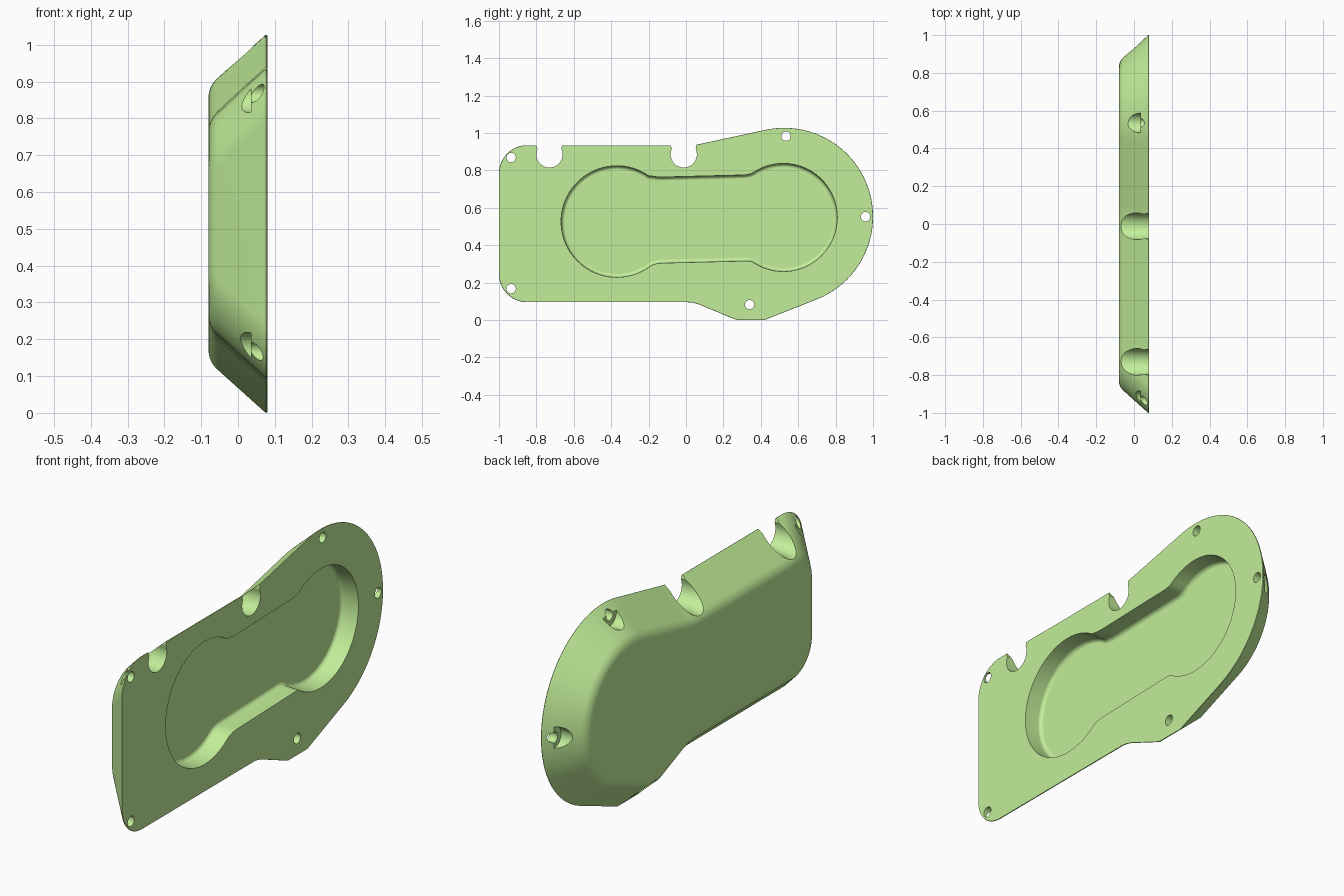
import bpy, bmesh
from math import cos, sin, radians
from mathutils import Vector

if "Cube" in bpy.data.objects:
    bpy.data.objects.remove(bpy.data.objects["Cube"])


def arc(cy, cz, r, a0, a1, n):
    return [(cy + r * cos(radians(a0 + (a1 - a0) * i / n)),
             cz + r * sin(radians(a0 + (a1 - a0) * i / n))) for i in range(n + 1)]


def inset(pts, d):
    # mitred inward offset of a counter-clockwise outline
    out = []
    for i, p in enumerate(pts):
        p = Vector(p)
        e0 = (p - Vector(pts[i - 1])).normalized()
        e1 = (Vector(pts[(i + 1) % len(pts)]) - p).normalized()
        n0, n1 = Vector((-e0.y, e0.x)), Vector((-e1.y, e1.x))
        out.append(p + (n0 + n1) * (d / (1 + n0.dot(n1))))
    return out


def skin(name, levels, shape):
    # skin the outlines shape(inset) at each (x, inset) level and cap both ends
    bm = bmesh.new()
    rings = [[bm.verts.new((x, q[0], q[1])) for q in shape(d)] for x, d in levels]
    n = len(rings[0])
    for a, b in zip(rings, rings[1:]):
        for i in range(n):
            j = (i + 1) % n
            bm.faces.new((a[i], a[j], b[j], b[i]))
    bm.faces.new(rings[0])
    bm.faces.new(rings[-1])
    bmesh.ops.recalc_face_normals(bm, faces=bm.faces)
    me = bpy.data.meshes.new(name)
    bm.to_mesh(me)
    bm.free()
    ob = bpy.data.objects.new(name, me)
    bpy.context.collection.objects.link(ob)
    return ob


def loft(name, pts, levels):
    return skin(name, levels, lambda d: inset(pts, d))


def cut(body, cutter):
    cutter.hide_render = True
    bpy.context.view_layer.objects.active = body
    m = body.modifiers.new("cut", 'BOOLEAN')
    m.operation, m.solver, m.object = 'DIFFERENCE', 'EXACT', cutter
    bpy.ops.object.modifier_apply(modifier=m.name)
    bpy.data.objects.remove(cutter)


def drill(body, y, z, r, x0, x1, n=32):
    cut(body, loft("drill_cutter", arc(y, z, r, 0, 360, n)[:-1], [(x0, 0), (x1, 0)]))


# Cover body: sloping sides, rounded rear edge, left corners of constant radius
R = 0.15
BOTTOM, TOP = 0.095, 0.934
outline = ([(-1, BOTTOM)] + arc(0, BOTTOM - 0.2, 0.2, 90, 68, 8)
           + [(0.27, 0.0), (0.42, 0.0)]
           + arc(0.525, 0.552, 0.475, -69, 102, 64)
           + arc(0, TOP + 0.4, 0.4, 282, 270, 6) + [(-1, TOP)])


def body_shape(d):
    pts = inset(outline, d)
    y, z0, z1 = pts[0][0] + R, pts[0][1] + R, pts[-1][1] - R
    return arc(y, z0, R, 180, 270, 20) + pts[1:-1] + arc(y, z1, R, 90, 180, 20)


levels = [(0.08, 0.003), (0.079, 0.001), (0.0765, 0), (0.074, 0.001)]
a, b, c = Vector((-0.055, 0.117)), Vector((-0.08, 0.139)), Vector((-0.08, 0.172))
for i in range(9):
    t = i / 8
    levels.append(tuple(a * (1 - t) ** 2 + b * (2 * t * (1 - t)) + c * t * t))
cover = skin("cover", levels, body_shape)

# Two-lobed pocket in the flat mounting face
pocket = (arc(-0.37, 0.526, 0.298, 55, 305, 56)
          + [(-0.18, 0.294), (-0.155, 0.301), (-0.13, 0.304), (0.31, 0.315), (0.335, 0.315)]
          + arc(0.52, 0.548, 0.289, -125, 125, 56)
          + [(0.335, 0.778), (0.31, 0.775), (-0.13, 0.764), (-0.155, 0.765), (-0.18, 0.769)])
cut(cover, loft("pocket_cutter", pocket, [(0.12, 0), (0.08, 0), (0.008, 0.002), (0.001, 0.004),
                                          (-0.005, 0.008), (-0.009, 0.014), (-0.01, 0.02)]))

# Round cable notches open to the top edge, flaring slightly at the rear
for y in (-0.73, -0.012):
    notch = ([(y + 0.067, 1.1), (y - 0.069, 1.1), (y - 0.069, 0.93), (y - 0.064, 0.915)]
             + arc(y, 0.885, 0.07, 165, 375, 36) + [(y + 0.064, 0.915), (y + 0.067, 0.93)])
    cut(cover, loft("notch_cutter", notch, [(0.12, 0), (0.03, 0), (-0.02, -0.004),
                                            (-0.06, -0.011), (-0.12, -0.025)]))

# Screw holes with counterbores from the rear
for y, z in ((-0.935, 0.868), (-0.935, 0.167), (0.535, 0.983), (0.96, 0.552), (0.34, 0.082)):
    drill(cover, y, z, 0.025, 0.12, -0.12)
    drill(cover, y, z, 0.052, 0.035, -0.12)

# Finish: smooth shading and green colour
mat = bpy.data.materials.new("green")
mat.diffuse_color = (0.54, 0.86, 0.32, 1)
mat.use_nodes = True
mat.node_tree.nodes["Principled BSDF"].inputs["Base Color"].default_value = mat.diffuse_color
cover.data.materials.clear()
cover.data.materials.append(mat)
for p in cover.data.polygons:
    p.material_index = 0
bpy.ops.object.select_all(action='DESELECT')
cover.select_set(True)
bpy.context.view_layer.objects.active = cover
bpy.ops.object.shade_smooth_by_angle(angle=radians(30))
wn = cover.modifiers.new("weighted_normals", 'WEIGHTED_NORMAL')
wn.keep_sharp = True
